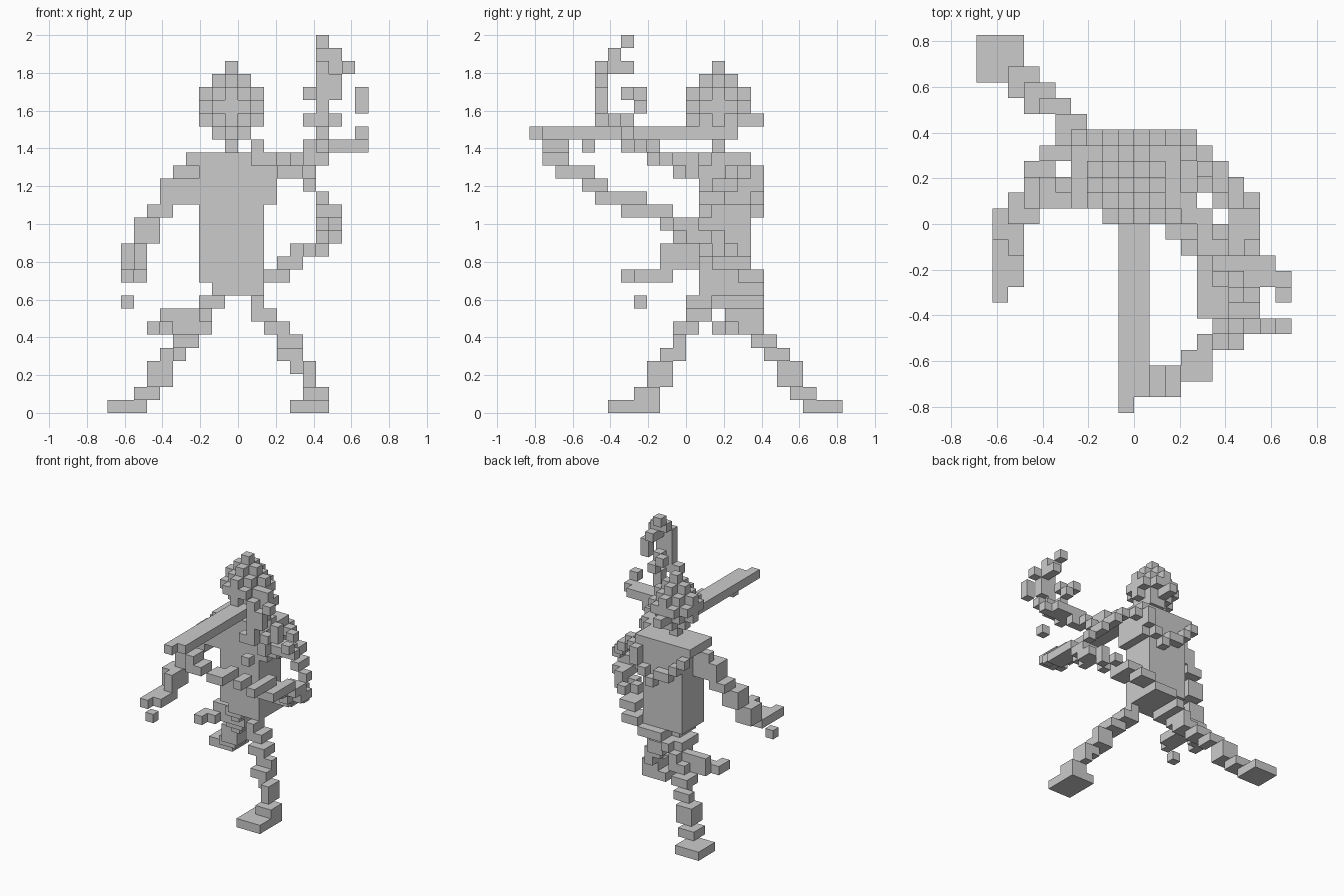
import bpy, bmesh
from mathutils import Vector

if "Cube" in bpy.data.objects:
    bpy.data.objects.remove(bpy.data.objects["Cube"])

S = 2 / 29          # voxel edge
parts, owner = {}, {}


def add(name, cells):
    """Give free voxel cells to a named part."""
    own = parts.setdefault(name, set())
    for c in cells:
        if c not in owner:
            owner[c] = name
            own.add(c)


def box(x0, x1, y0, y1, z0, z1):
    return [(x, y, z) for x in range(x0, x1 + 1)
            for y in range(y0, y1 + 1) for z in range(z0, z1 + 1)]


def path(*pts):
    """Voxels along a polyline of cell coordinates."""
    out = []
    for a, b in zip(pts, pts[1:]):
        a, b = Vector(a), Vector(b)
        n = max(1, int(max(abs(v) for v in b - a)))
        for i in range(n + 1):
            out.append(tuple(round(v) for v in a.lerp(b, i / n)))
    return out


# Torso, shoulders and hips
add("torso", box(-3, 1, 1, 4, 10, 15) + box(-3, 2, 1, 4, 16, 18)
    + box(-4, 2, 1, 4, 19, 19))
add("hips", box(-2, 1, 1, 3, 9, 9))

# Head and neck: stepped ball, diamond section per layer
for z, r in ((20, 0), (21, 1), (22, 2), (23, 3), (24, 2), (25, 1), (26, 0)):
    add("head", [c for c in box(-3, 1, 0, 4, z, z)
                 if abs(c[0] + 1) + abs(c[1] - 2) <= r])
add("hair_knot", box(-1, -1, 4, 5, 22, 22))

# Long beam pointing forward
add("beam", box(-1, 0, -11, 3, 21, 21) + [(-1, -12, 21)])

# Back leg
for b in ((-3, -2, 2, 3, 8, 8), (-3, -3, 3, 4, 7, 7), (-4, -3, 4, 5, 6, 6),
          (-5, -4, 5, 6, 5, 5), (-5, -5, 6, 7, 4, 4), (-6, -6, 7, 7, 3, 4),
          (-7, -6, 7, 8, 2, 3), (-8, -7, 8, 9, 1, 1)):
    add("back_leg", box(*b))
add("back_foot", box(-10, -8, 9, 11, 0, 0))

# Front leg
for b in ((1, 1, 0, 1, 8, 8), (1, 2, 0, 1, 7, 7), (2, 3, -1, 0, 6, 6),
          (3, 4, -1, -1, 5, 5), (3, 4, -2, -1, 4, 4), (4, 5, -2, -2, 3, 3),
          (5, 5, -3, -2, 2, 3), (5, 6, -4, -3, 1, 1)):
    add("front_leg", box(*b))
add("front_foot", box(4, 6, -6, -3, 0, 0))

# Lowered arm and hand
for b in ((-5, -4, 2, 2, 18, 18), (-6, -4, 1, 2, 16, 17), (-7, -6, 1, 2, 15, 15),
          (-8, -7, 0, 1, 13, 14), (-8, -8, -2, 0, 11, 12), (-9, -9, -1, 0, 11, 12),
          (-9, -8, -4, -2, 10, 10), (-9, -9, -5, -5, 10, 10)):
    add("lowered_arm", box(*b))
add("finger", [(-9, -4, 8)])

# Raised arm
add("raised_arm", path((3, 1, 19), (4, 0, 19), (5, -2, 19), (6, -3, 19),
                       (6, -4, 20), (6, -5, 20), (6, -5, 21))
    + path((4, 0, 18), (5, -1, 18)) + path((3, 0, 19), (4, -1, 19), (5, -3, 19))
    + path((5, -3, 20), (7, -3, 20)))

# Broken swirl above the raised hand
add("swirl", path((6, -5, 28), (6, -6, 27), (6, -7, 26), (6, -7, 22), (5, -7, 22))
    + path((7, -6, 27), (7, -6, 26)) + [(7, -5, 26), (8, -7, 26)]
    + path((7, -7, 25), (7, -7, 24))
    + path((6, -5, 24), (5, -4, 24)) + [(6, -4, 23)]
    + path((6, -5, 22), (7, -6, 22)) + path((9, -7, 23), (9, -7, 24))
    + path((7, -4, 20), (9, -4, 20)) + [(8, -3, 20), (9, -5, 21), (6, -8, 20)])

# Upper ribbon sweeping from the back around the side
add("upper_ribbon", path((-4, 5, 18), (-2, 5, 16), (0, 5, 15), (2, 5, 17), (2, 5, 18),
                         (3, 4, 18), (4, 3, 18), (5, 3, 17), (5, 2, 17),
                         (6, 2, 16), (6, 1, 16), (7, 1, 15), (7, 0, 14)))

# Front ribbon from the side to the beam tip, two cells wide
add("front_ribbon", path((1, -11, 20), (1, -11, 19), (2, -10, 19), (4, -10, 18),
                         (4, -9, 18), (5, -8, 17), (6, -7, 16), (7, -5, 15),
                         (7, -2, 15), (7, -1, 14), (7, 0, 13))
    + path((1, -10, 20), (2, -10, 19), (3, -9, 18), (4, -8, 18), (5, -8, 17))
    + path((2, -11, 19), (4, -9, 18), (5, -7, 17), (6, -6, 16), (6, -5, 16),
           (6, -3, 15), (6, -1, 14), (6, 1, 13))
    + path((6, -5, 15), (7, -3, 15)))

# Lower ribbon spiralling from the side behind the hips to the far side
add("lower_ribbon", path((7, 0, 13), (7, 1, 13), (6, 2, 13), (6, 2, 12), (5, 3, 12),
                         (4, 4, 11), (3, 4, 11), (3, 5, 10), (1, 5, 9), (-1, 5, 9),
                         (-2, 5, 8), (-3, 5, 7), (-5, 4, 7), (-6, 3, 6), (-7, 2, 6))
    + path((6, -1, 13), (6, 0, 13), (5, 1, 12), (4, 2, 12), (4, 3, 11), (3, 3, 11),
           (3, 4, 10), (2, 4, 10), (1, 4, 9), (-1, 4, 9), (-2, 4, 8), (-3, 4, 8),
           (-4, 4, 7), (-6, 4, 7), (-7, 3, 6))
    + path((3, 2, 11), (4, 2, 11)) + path((-5, 4, 6), (-6, 4, 6)))

# Voxel faces: for each direction, four corners counter-clockwise seen from outside
FACES = []
for axis in range(3):
    u, v = (axis + 1) % 3, (axis + 2) % 3
    for side in (0, 1):
        quad = []
        for a, b in ((0, 0), (1, 0), (1, 1), (0, 1)):
            p = [0, 0, 0]
            p[axis], p[u], p[v] = side, a, b
            quad.append(tuple(p))
        step = [0, 0, 0]
        step[axis] = 2 * side - 1
        FACES.append((step, quad if side else quad[::-1]))

for name, cells in parts.items():
    bm = bmesh.new()
    verts = {}
    for c in sorted(cells):
        for step, quad in FACES:
            if tuple(i + d for i, d in zip(c, step)) in owner:
                continue
            corner = [tuple(i + d for i, d in zip(c, q)) for q in quad]
            for k in corner:
                if k not in verts:
                    verts[k] = bm.verts.new([i * S for i in k])
            bm.faces.new([verts[k] for k in corner])
    bmesh.ops.dissolve_limit(bm, angle_limit=0.01, verts=bm.verts[:], edges=bm.edges[:])
    me = bpy.data.meshes.new(name)
    bm.to_mesh(me)
    bm.free()
    bpy.context.collection.objects.link(bpy.data.objects.new(name, me))
